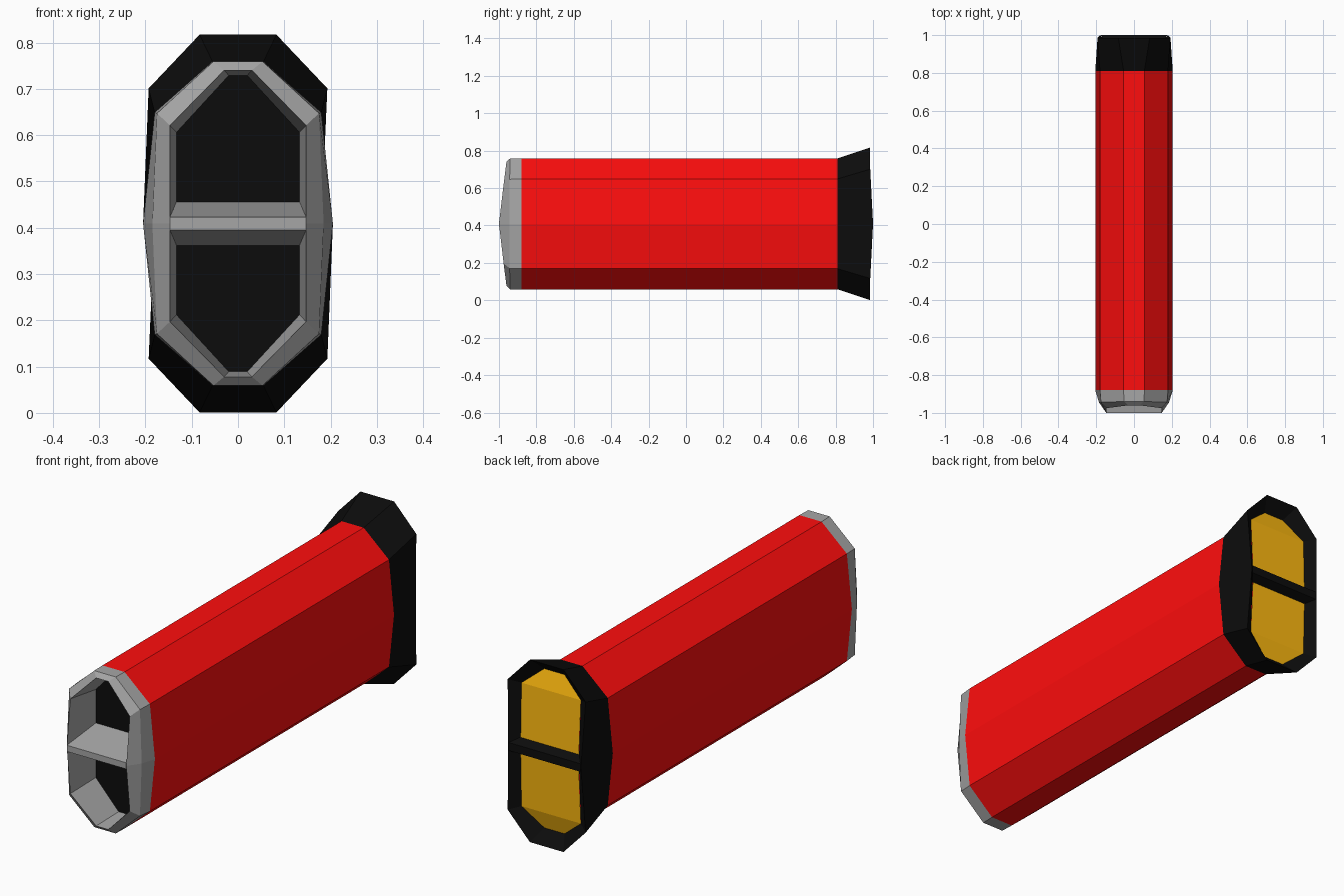
import bpy

if "Cube" in bpy.data.objects:
    bpy.data.objects.remove(bpy.data.objects["Cube"])

CZ = 0.409  # height of the long axis


def material(name, rgb):
    m = bpy.data.materials.new(name)
    m.diffuse_color = (*rgb, 1)
    m.use_nodes = True
    m.node_tree.nodes["Principled BSDF"].inputs["Base Color"].default_value = m.diffuse_color
    return m


RED = material("red", (1.0, 0.004, 0.004))
BLACK = material("black", (0.0037, 0.0037, 0.0037))
AMBER = material("amber", (1.0, 0.49, 0.005))
GREY = material("grey", (0.38, 0.38, 0.38))


def ring(top, corner, mid):
    """Ten-sided ring mirrored from three (x, y, height above axis) points."""
    t, c, m = top, corner, mid
    right = [t, c, m, (c[0], c[1], -c[2]), (t[0], t[1], -t[2])]
    return right + [(-x, y, z) for x, y, z in reversed(right)]


def rect(x, y, z):
    return [(-x, y, z), (x, y, z), (x, y, -z), (-x, y, -z)]


def loft(name, rings, mat, cap_first=False, cap_last=False, closed=True):
    n = len(rings[0])
    verts = [(x, y, z + CZ) for r in rings for x, y, z in r]
    faces = []
    for k in range(len(rings) - 1):
        a, b = k * n, k * n + n
        for i in range(n if closed else n - 1):
            j = (i + 1) % n
            faces.append((a + i, a + j, b + j, b + i))
    if cap_first:
        faces.append(tuple(reversed(range(n))))
    if cap_last:
        faces.append(tuple(range(len(verts) - n, len(verts))))
    mesh = bpy.data.meshes.new(name)
    mesh.from_pydata(verts, [], faces)
    mesh.materials.append(mat)
    ob = bpy.data.objects.new(name, mesh)
    bpy.context.collection.objects.link(ob)
    return ob


def body_ring(y):
    return ring((0.055, y, 0.35), (0.18, y, 0.24), (0.205, y, 0))


# Long red casing
loft("body", [body_ring(-0.88), body_ring(0.81)], RED)

# Grey intake collar: recess wall, curved rim, outer bevel
DEPTH = -0.815
floor = ring((0.02, DEPTH, 0.32), (0.133, DEPTH, 0.197), (0.133, DEPTH, 0))
loft("front_collar", [
    floor,
    ring((0.03, -0.96, 0.331), (0.147, -0.975, 0.212), (0.147, -1.0, 0)),
    ring((0.053, -0.94, 0.35), (0.175, -0.943, 0.238), (0.185, -0.945, 0)),
    body_ring(-0.88),
], GREY)
loft("front_recess_floor", [floor], BLACK, cap_first=True)
loft("front_crossbar", [rect(0.147, -1.0, 0.014), rect(0.133, DEPTH, 0.047)],
     GREY, cap_first=True)

# Black flared rear rim with funnel-shaped inside
TOP, CORNER, MID = (0.05, 0.93, 0.356), (0.147, 0.953, 0.276), (0.144, 0.963, 0)
loft("rear_flare", [
    body_ring(0.81),
    ring((0.083, 0.985, 0.408), (0.193, 0.985, 0.292), (0.18, 1.0, 0)),
    ring(TOP, CORNER, MID),
], BLACK)
loft("rear_crossbar", [rect(0.144, 0.961, 0.037), rect(0.178, 1.0, 0.018)],
     BLACK, cap_last=True)

# Amber panels above and below the rear crossbar
rows = [TOP, CORNER, (MID[0], MID[1], 0.036)]
for name, s in (("upper_rear_panel", 1), ("lower_rear_panel", -1)):
    strip = [[(-x, y, s * z), (x, y, s * z)] for x, y, z in rows]
    loft(name, strip[::s], AMBER, closed=False)
